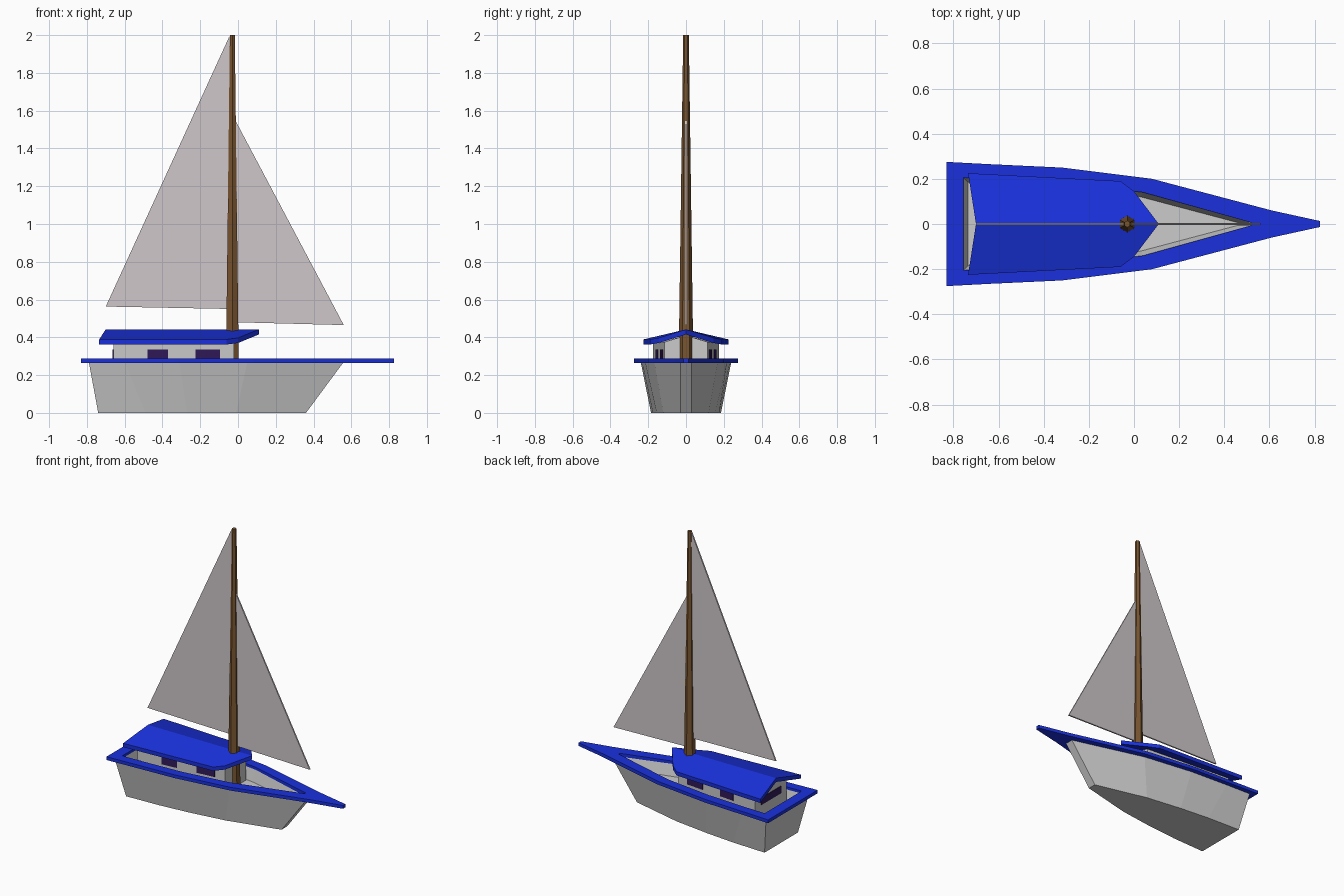
import bpy, bmesh, math
from mathutils import Vector

if "Cube" in bpy.data.objects:
    bpy.data.objects.remove(bpy.data.objects["Cube"])


def material(name, color):
    m = bpy.data.materials.new(name)
    m.diffuse_color = color
    m.use_nodes = True
    m.node_tree.nodes["Principled BSDF"].inputs["Base Color"].default_value = m.diffuse_color
    return m


BLUE = material("blue_paint", (0.01, 0.03, 0.72, 1))
WOOD = material("wood", (0.19, 0.09, 0.03, 1))
CLOTH = material("sail_cloth", (0.62, 0.57, 0.59, 0.75))
GLASS = material("dark_glass", (0.03, 0.01, 0.10, 1))


def loft(name, loops, mat=None, cyclic=False):
    """Skin a stack of equal-length loops; cap the ends unless cyclic."""
    bm = bmesh.new()
    rings = [[bm.verts.new(p) for p in lp] for lp in loops]
    n = len(rings[0])
    pairs = list(zip(rings, rings[1:]))
    if cyclic:
        pairs.append((rings[-1], rings[0]))
    else:
        bm.faces.new(rings[0])
        bm.faces.new(rings[-1])
    for a, b in pairs:
        for i in range(n):
            j = (i + 1) % n
            bm.faces.new((a[i], a[j], b[j], b[i]))
    bmesh.ops.recalc_face_normals(bm, faces=bm.faces)
    me = bpy.data.meshes.new(name)
    bm.to_mesh(me)
    bm.free()
    ob = bpy.data.objects.new(name, me)
    bpy.context.collection.objects.link(ob)
    if mat:
        me.materials.append(mat)
    return ob


def outline(half, z):
    """Mirror a half outline (x, y) across the centre line at height z."""
    return [(x, y, z) for x, y in half] + [(x, -y, z) for x, y in reversed(half)]


# Hull: tapered shell with a sunken floor
hull_bottom = [(-.74, .185), (-.49, .175), (-.27, .155), (-.01, .12), (.36, .03)]
hull_top = [(-.79, .24), (-.60, .233), (-.31, .217), (.05, .168), (.56, .03)]
well_top = [(-.755, .205), (-.60, .20), (-.31, .185), (.04, .14), (.52, .008)]
well_floor = [(-.735, .185), (-.60, .18), (-.31, .165), (.03, .12), (.46, .006)]
loft("hull", [outline(hull_bottom, 0), outline(hull_top, .27),
              outline(well_top, .27), outline(well_floor, .19)])

# Blue rim around the hull
rim_outer = [(-.83, .275), (-.64, .265), (-.32, .25), (.08, .20), (.61, .06), (.825, .013)]
rim_inner = [(-.755, .205), (-.60, .20), (-.31, .185), (.04, .14), (.50, .012), (.52, .006)]
loft("deck_rim", [outline(rim_outer, .265), outline(rim_outer, .288),
                  outline(rim_inner, .288), outline(rim_inner, .265)], BLUE, cyclic=True)

# Cabin walls with gabled ends
cab = [(-.66, 0, .41), (-.66, .175, .365), (-.02, .115, .375), (-.02, 0, .41),
       (-.02, -.115, .375), (-.66, -.175, .365)]
cabin = loft("cabin", [[(x, y, .19) for x, y, z in cab], cab])
bm = bmesh.new()
bm.from_mesh(cabin.data)
bm.verts.ensure_lookup_table()
bmesh.ops.connect_verts(bm, verts=[bm.verts[6], bm.verts[9]])
bm.to_mesh(cabin.data)
bm.free()

# Roof: two thick slopes meeting at a ridge, pointed at the front
slope = [(-.735, .225, .362), (-.06, .19, .362), (0, .145, .37)]
for side, s in (("left", 1), ("right", -1)):
    under = [(-.70, 0, .415)] + [(x, s * y, z) for x, y, z in slope] + [(.11, 0, .415)]
    over = [(x, y, z + .027) for x, y, z in under]
    loft("roof_" + side, [under, over], BLUE)


def window(name, a, b, z0=.285, z1=.335):
    """Thin pane standing between plan points a and b."""
    a, b = Vector(a), Vector(b)
    d = (b - a).normalized()
    n = Vector((d.y, -d.x)) * .004
    base = [a + n, b + n, b - n, a - n]
    loft(name, [[(p.x, p.y, z) for p in base] for z in (z0, z1)], GLASS)


def wall_y(x):
    return .175 - .06 * (x + .66) / .64


# Windows on both sides and at the stern
for s in (1, -1):
    for i, (x0, x1) in enumerate(((-.48, -.37), (-.225, -.095))):
        window(f"side_window_{i}_{s}", (x0, s * wall_y(x0)), (x1, s * wall_y(x1)))
window("stern_window", (-.66, -.11), (-.66, .11))

# Six-sided tapered mast
hexagon = [(math.sin(k * math.pi / 3), math.cos(k * math.pi / 3)) for k in range(6)]
loft("mast", [[(-.03 + r * c, r * d, z) for c, d in hexagon]
              for r, z in ((.04, .19), (.015, 2.0))], WOOD)

# Thin triangular sails
for name, tri in (("main_sail", [(-.70, .563), (-.045, 1.995), (-.03, .55)]),
                  ("fore_sail", [(-.02, 1.56), (.56, .465), (-.02, .48)])):
    loft(name, [[(x, y, z) for x, z in tri] for y in (-.005, .005)], CLOTH)
